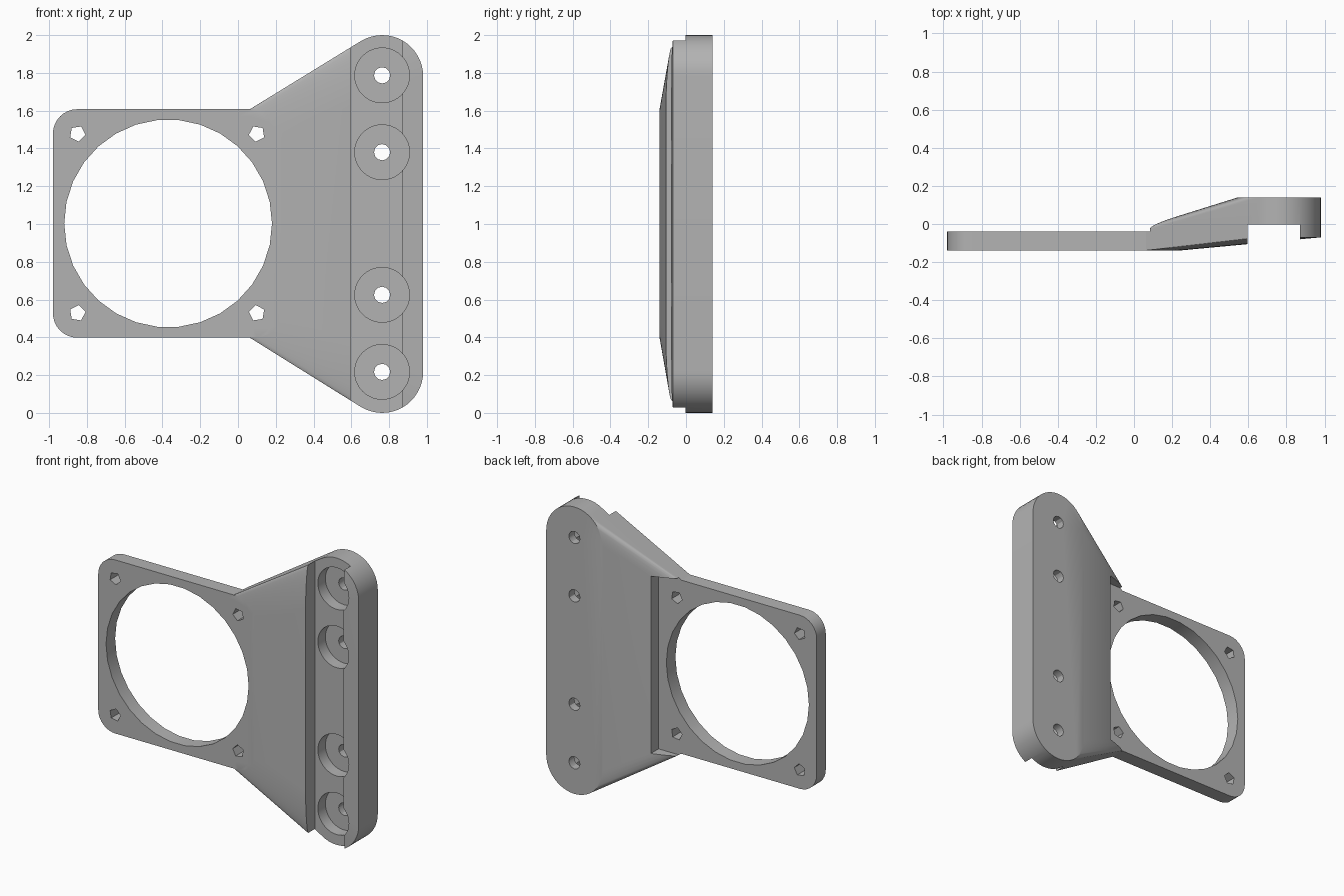
import bpy, bmesh
from math import sin, cos, pi, radians

cube = bpy.data.objects.get("Cube")
if cube:
    bpy.data.objects.remove(cube, do_unlink=True)

grey = bpy.data.materials.new("plain grey")
grey.use_nodes = True
grey.diffuse_color = (0.45, 0.45, 0.45, 1)
grey.node_tree.nodes["Principled BSDF"].inputs["Base Color"].default_value = (0.45, 0.45, 0.45, 1)

FAN_X, FAN_Z, CORNER, CORNER_R = -0.375, 1.003, 0.475, 0.13
FRONT, PLATE_BACK, BAR_BACK = -0.14, -0.04, 0.14
BAR_X, BAR_R = 0.763, 0.217


def disc(x, z, r, y0, y1, sides=32, turn=0.0):
    """Points of a cylinder lying along y."""
    return [(x + r * cos(turn + 2 * pi * i / sides), y, z + r * sin(turn + 2 * pi * i / sides))
            for y in (y0, y1) for i in range(sides)]


def box(x0, x1, y0, y1, z0, z1):
    return [(x, y, z) for x in (x0, x1) for y in (y0, y1) for z in (z0, z1)]


def hull(name, points):
    """Convex solid wrapped round a set of points."""
    bm = bmesh.new()
    for p in points:
        bm.verts.new(p)
    res = bmesh.ops.convex_hull(bm, input=bm.verts)
    loose = {g for g in res["geom_interior"] + res["geom_unused"] if isinstance(g, bmesh.types.BMVert)}
    bmesh.ops.delete(bm, geom=list(loose), context="VERTS")
    bmesh.ops.dissolve_limit(bm, angle_limit=radians(0.1), verts=bm.verts, edges=bm.edges)
    bmesh.ops.recalc_face_normals(bm, faces=bm.faces)
    mesh = bpy.data.meshes.new(name)
    bm.to_mesh(mesh)
    bm.free()
    mesh.materials.append(grey)
    obj = bpy.data.objects.new(name, mesh)
    bpy.context.collection.objects.link(obj)
    return obj


def combine(target, tool, operation="DIFFERENCE"):
    mod = target.modifiers.new(operation.lower(), "BOOLEAN")
    mod.operation, mod.solver, mod.object = operation, "EXACT", tool
    bpy.context.view_layer.objects.active = target
    bpy.ops.object.modifier_apply(modifier=mod.name)
    bpy.data.objects.remove(tool, do_unlink=True)


corners = [(FAN_X + sx * CORNER, FAN_Z + sz * CORNER, sx, sz) for sx in (-1, 1) for sz in (-1, 1)]

# Flared web: wraps the two inner plate corners and the mounting bar
flare = []
for x, z, sx, sz in corners:
    if sx > 0:
        flare += disc(x, z, CORNER_R, FRONT, PLATE_BACK)
for z in (BAR_R, 2 - BAR_R):
    flare += disc(BAR_X, z, BAR_R, -0.07, BAR_BACK, 48)
bracket = hull("fan_bracket", flare)

# Pocket behind the plate, and the channel down the front of the bar
combine(bracket, hull("pocket", box(-0.5, 0.24, PLATE_BACK, 0.5, 0.385, 1.621)))
combine(bracket, hull("channel", box(0.595, 0.87, -0.5, -0.003, -0.1, 2.1)))

# Square plate with rounded corners
plate = []
for x, z, sx, sz in corners:
    plate += disc(x, z, CORNER_R, FRONT, PLATE_BACK)
combine(bracket, hull("plate", plate), "UNION")

# Large round opening and five-sided corner holes
combine(bracket, hull("opening", disc(FAN_X + 0.005, FAN_Z, 0.55, -0.5, 0.5, 30)))
for x, z, sx, sz in corners:
    outward = radians(45 * sz if sx > 0 else 135 * sz)
    combine(bracket, hull("corner_hole", disc(x, z, 0.043, -0.5, 0.5, 5, outward)))

# Counterbored screw holes in the bar
for z in (0.217, 0.625, 1.38, 1.787):
    combine(bracket, hull("counterbore", disc(BAR_X, z, 0.145, -0.5, 0.08, 40)))
    combine(bracket, hull("screw_hole", disc(BAR_X, z, 0.043, -0.5, 0.5, 12)))

# Smooth the curved walls, keep the edges crisp
bpy.ops.object.select_all(action="DESELECT")
bracket.select_set(True)
bpy.context.view_layer.objects.active = bracket
bpy.ops.object.shade_smooth_by_angle(angle=radians(30))
